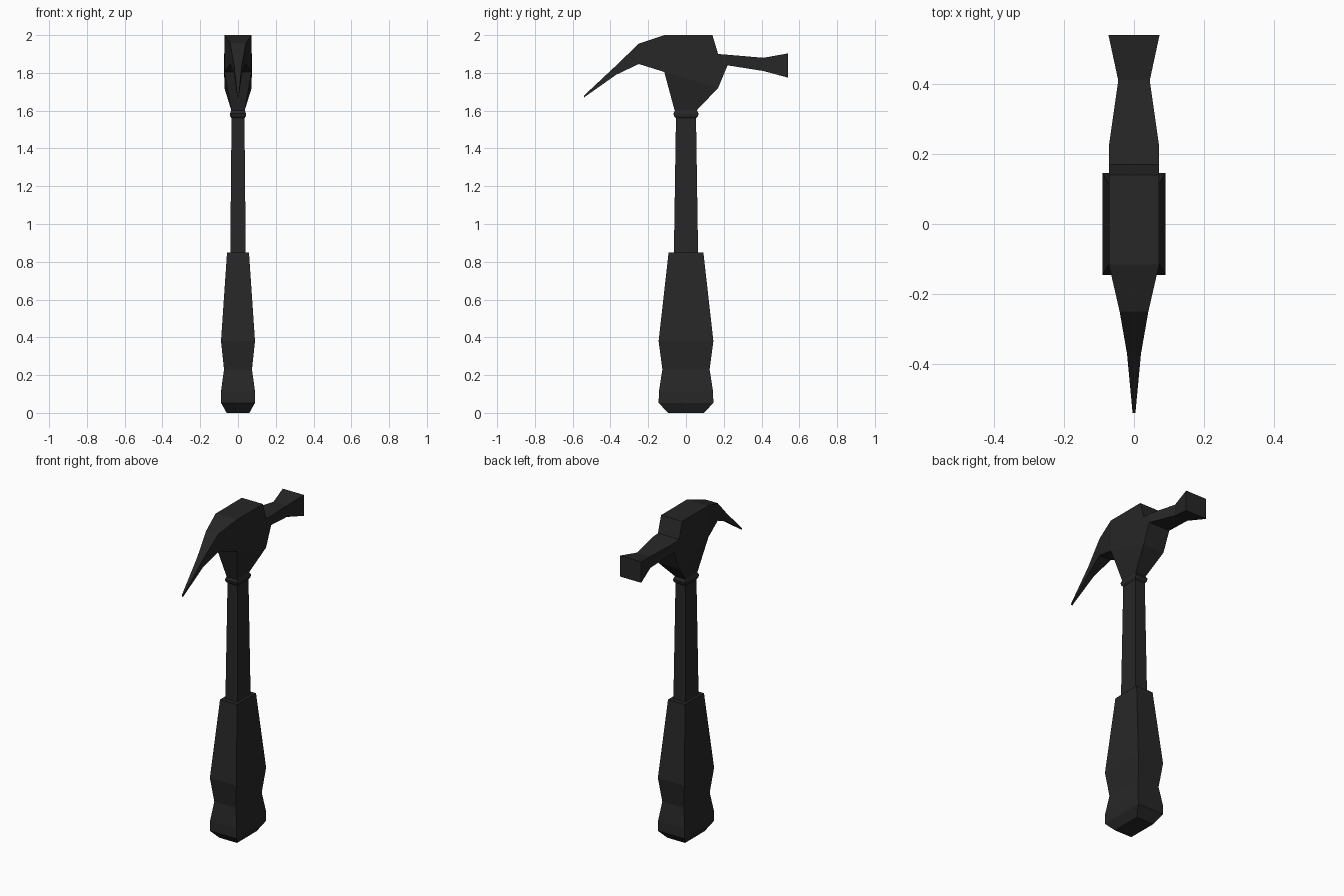
import bpy, bmesh

if "Cube" in bpy.data.objects:
    bpy.data.objects.remove(bpy.data.objects["Cube"])

black = bpy.data.materials.new("matte black")
black.diffuse_color = (0.02, 0.02, 0.02, 1)
black.use_nodes = True
black.node_tree.nodes["Principled BSDF"].inputs["Base Color"].default_value = black.diffuse_color


def finish(name, bm):
    bmesh.ops.recalc_face_normals(bm, faces=bm.faces[:])
    mesh = bpy.data.meshes.new(name)
    bm.to_mesh(mesh)
    bm.free()
    mesh.materials.append(black)
    obj = bpy.data.objects.new(name, mesh)
    bpy.context.collection.objects.link(obj)
    return obj


def box_loft(name, sections):
    """Stack of rectangular sections (z, half width x, half depth y), capped."""
    bm = bmesh.new()
    rings = [[bm.verts.new((sx * hx, sy * hy, z))
              for sx, sy in ((-1, -1), (1, -1), (1, 1), (-1, 1))]
             for z, hx, hy in sections]
    for a, b in zip(rings, rings[1:]):
        for i in range(4):
            j = (i + 1) % 4
            bm.faces.new((a[i], a[j], b[j], b[i]))
    bm.faces.new(rings[0])
    bm.faces.new(rings[-1])
    return finish(name, bm)


# Grip, shaft and collar
box_loft("grip", [(0, 0.06, 0.095), (0.053, 0.09, 0.145), (0.115, 0.09, 0.143),
                  (0.23, 0.074, 0.125), (0.38, 0.09, 0.145), (0.85, 0.058, 0.092)])
box_loft("shaft", [(0.85, 0.041, 0.064), (1.57, 0.034, 0.053)])
box_loft("collar", [(1.56, 0.034, 0.053), (1.57, 0.041, 0.063),
                    (1.585, 0.042, 0.067), (1.605, 0.035, 0.056)])

# Head: closed side outline of (y, z, half width), with the two sides mirrored
outline = [
    (-0.54, 1.68, 0.004), (-0.37, 1.839, 0.02), (-0.25, 1.955, 0.041),
    (-0.115, 2.0, 0.072), (0.14, 2.0, 0.072), (0.17, 1.90, 0.072),
    (0.22, 1.896, 0.072), (0.41, 1.88, 0.045), (0.54, 1.903, 0.073),
    (0.54, 1.775, 0.073), (0.41, 1.81, 0.045), (0.22, 1.84, 0.072),
    (0.17, 1.72, 0.072), (0.055, 1.60, 0.035), (-0.06, 1.60, 0.035),
    (-0.115, 1.805, 0.072), (-0.25, 1.847, 0.041), (-0.37, 1.79, 0.02),
    (-0.54, 1.67, 0.004),
]
side_faces = [
    (0, 1, 17, 18), (1, 2, 16, 17), (2, 3, 15, 16),   # claw
    (3, 4, 5, 6, 11, 12, 15), (12, 13, 14, 15),       # body and neck
    (6, 7, 10, 11), (7, 8, 9, 10),                    # striking end
]
bm = bmesh.new()
right = [bm.verts.new((h, y, z)) for y, z, h in outline]
left = [bm.verts.new((-h, y, z)) for y, z, h in outline]
for f in side_faces:
    bm.faces.new([right[i] for i in f])
    bm.faces.new([left[i] for i in reversed(f)])
for i in range(len(outline)):
    j = (i + 1) % len(outline)
    bm.faces.new((right[i], left[i], left[j], right[j]))
finish("hammer_head", bm)
